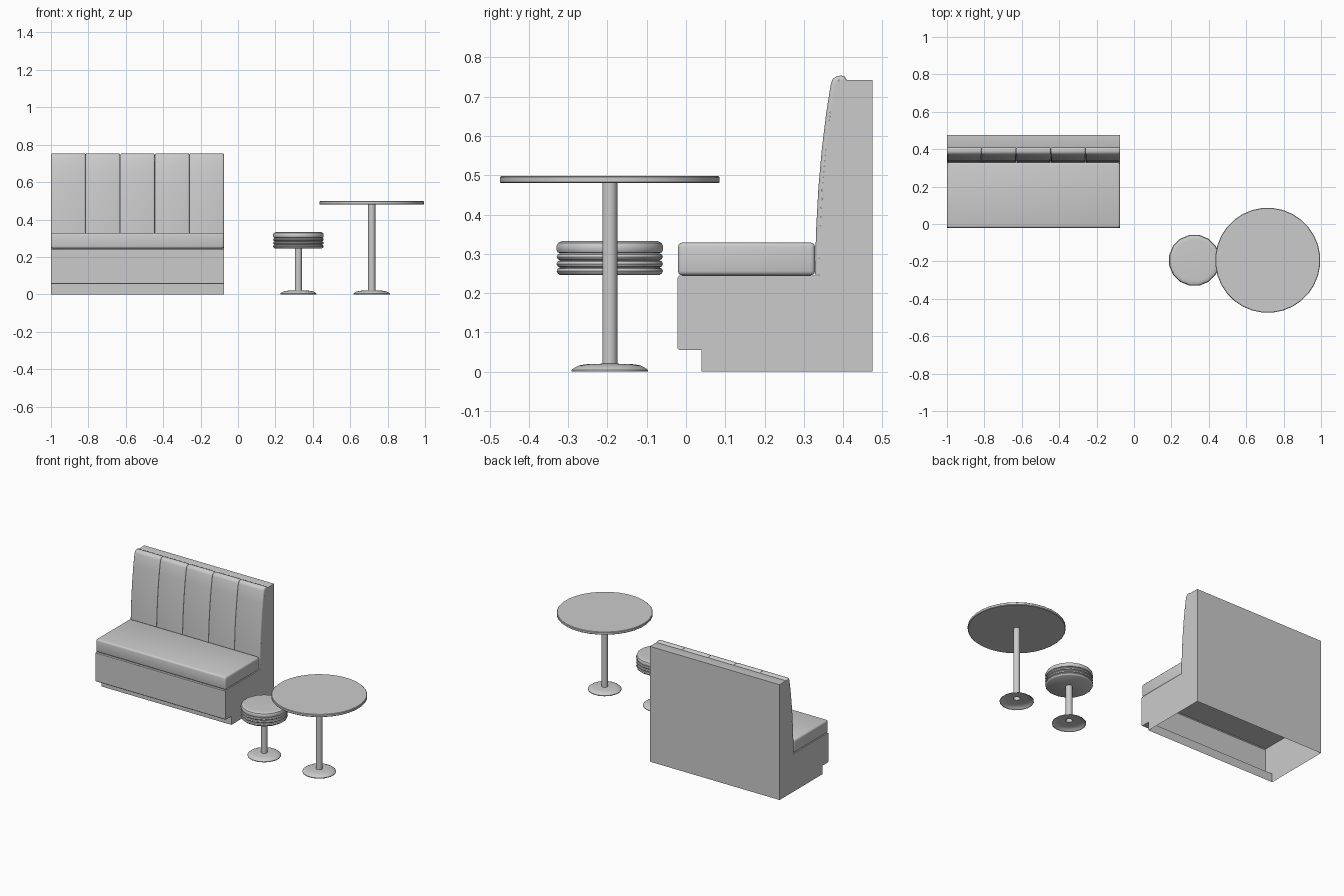
import bpy, bmesh, math

if "Cube" in bpy.data.objects:
    bpy.data.objects.remove(bpy.data.objects["Cube"])

X0, X1 = -1.0, -0.075


def finish(name, bm, angle=35):
    bmesh.ops.recalc_face_normals(bm, faces=bm.faces)
    me = bpy.data.meshes.new(name)
    bm.to_mesh(me)
    bm.free()
    ob = bpy.data.objects.new(name, me)
    bpy.context.collection.objects.link(ob)
    bpy.ops.object.select_all(action='DESELECT')
    ob.select_set(True)
    bpy.context.view_layer.objects.active = ob
    bpy.ops.object.shade_smooth_by_angle(angle=math.radians(angle))
    return ob


def lathe(name, profile, cx, cy, n):
    """Revolve (radius, z) points; radius 0 closes with a fan."""
    bm = bmesh.new()
    rings = []
    for r, z in profile:
        if r == 0:
            rings.append([bm.verts.new((cx, cy, z))] * n)
        else:
            rings.append([bm.verts.new((cx + r * math.cos(2 * math.pi * (i + .5) / n),
                                        cy + r * math.sin(2 * math.pi * (i + .5) / n), z))
                          for i in range(n)])
    for a, b in zip(rings, rings[1:]):
        for i in range(n):
            j = (i + 1) % n
            bm.faces.new(list(dict.fromkeys([a[i], a[j], b[j], b[i]])))
    return finish(name, bm)


# booth frame: extruded side profile with an open underside
side = [(.04, 0), (.04, .055), (-.017, .055), (-.021, .059), (-.021, .24), (-.017, .245),
        (.338, .245), (.341, .36), (.348, .48), (.358, .59), (.370, .68),
        (.379, .73), (.384, .739), (.393, .743), (.475, .743), (.475, 0)]
bm = bmesh.new()
left = [bm.verts.new((X0, y, z)) for y, z in side]
right = [bm.verts.new((X1, y, z)) for y, z in side]
bm.faces.new(left)
bm.faces.new(right)
for i in range(len(side) - 1):
    bm.faces.new([left[i], left[i + 1], right[i + 1], right[i]])
finish("booth_frame", bm)

# seat cushion: rounded box
bm = bmesh.new()
bmesh.ops.create_cube(bm, size=1)
for v in bm.verts:
    v.co = ((X0 + X1) / 2 + v.co.x * (X1 - X0), .154 + v.co.y * .349, .287 + v.co.z * .083)
bmesh.ops.bevel(bm, geom=bm.edges[:], offset=.011, segments=3, profile=.5, affect='EDGES')
finish("seat_cushion", bm)

# back cushions: outer and inner side curves, swept across each panel
outer = [(.328, .247), (.331, .36), (.337, .47), (.346, .57), (.357, .66), (.369, .735),
         (.374, .746), (.383, .752), (.395, .754), (.404, .751), (.409, .743)]
inner = [(.338, .247), (.341, .36), (.347, .47), (.356, .57), (.367, .66), (.379, .729),
         (.384, .738), (.388, .742), (.395, .743), (.400, .743), (.404, .742)]
W = (X1 - X0) / 5
stations = [(0, 0), (.001, .55), (.004, .85), (.010, 1)]
stations += [(W - x, t) for x, t in reversed(stations)]
for k in range(5):
    bm = bmesh.new()
    cols = []
    for dx, t in stations:
        cols.append([bm.verts.new((X0 + k * W + dx, i[0] + (o[0] - i[0]) * t, i[1] + (o[1] - i[1]) * t))
                     for o, i in zip(outer, inner)])
    for a, b in zip(cols, cols[1:]):
        for i in range(len(a) - 1):
            bm.faces.new([a[i], a[i + 1], b[i + 1], b[i]])
    # face the sheet forward
    ob = finish("back_cushion_%d" % (k + 1), bm, 40)
    if ob.data.polygons[30].normal.y > 0:
        ob.data.flip_normals()


# pedestals: domed foot and tube, open below
def pedestal(name, cx, cy, top):
    lathe(name, [(.099, 0), (.099, .004), (.092, .010), (.080, .016), (.062, .019), (.0195, .0205),
                 (.0195, top)], cx, cy, 16)


CY = -.194
SX, TX = .323, .715
pedestal("stool_pedestal", SX, CY, .247)
pedestal("table_pedestal", TX, CY, .482)

# stool cushion: three stacked piping rings under a padded top
prof = [(0, .246), (.129, .246)]
for k in range(3):
    z = .247 + k * .0183
    prof += [(.135, z + .003), (.138, z + .009), (.135, z + .0153), (.129, z + .0183)]
prof += [(.135, .304), (.138, .310), (.138, .320), (.134, .328), (.126, .332), (.112, .333), (0, .333)]
lathe("stool_cushion", prof, SX, CY, 16)

# table top
lathe("table_top", [(0, .48), (.278, .48), (.281, .483), (.281, .495), (.278, .498), (0, .498)],
      TX, CY, 32)
